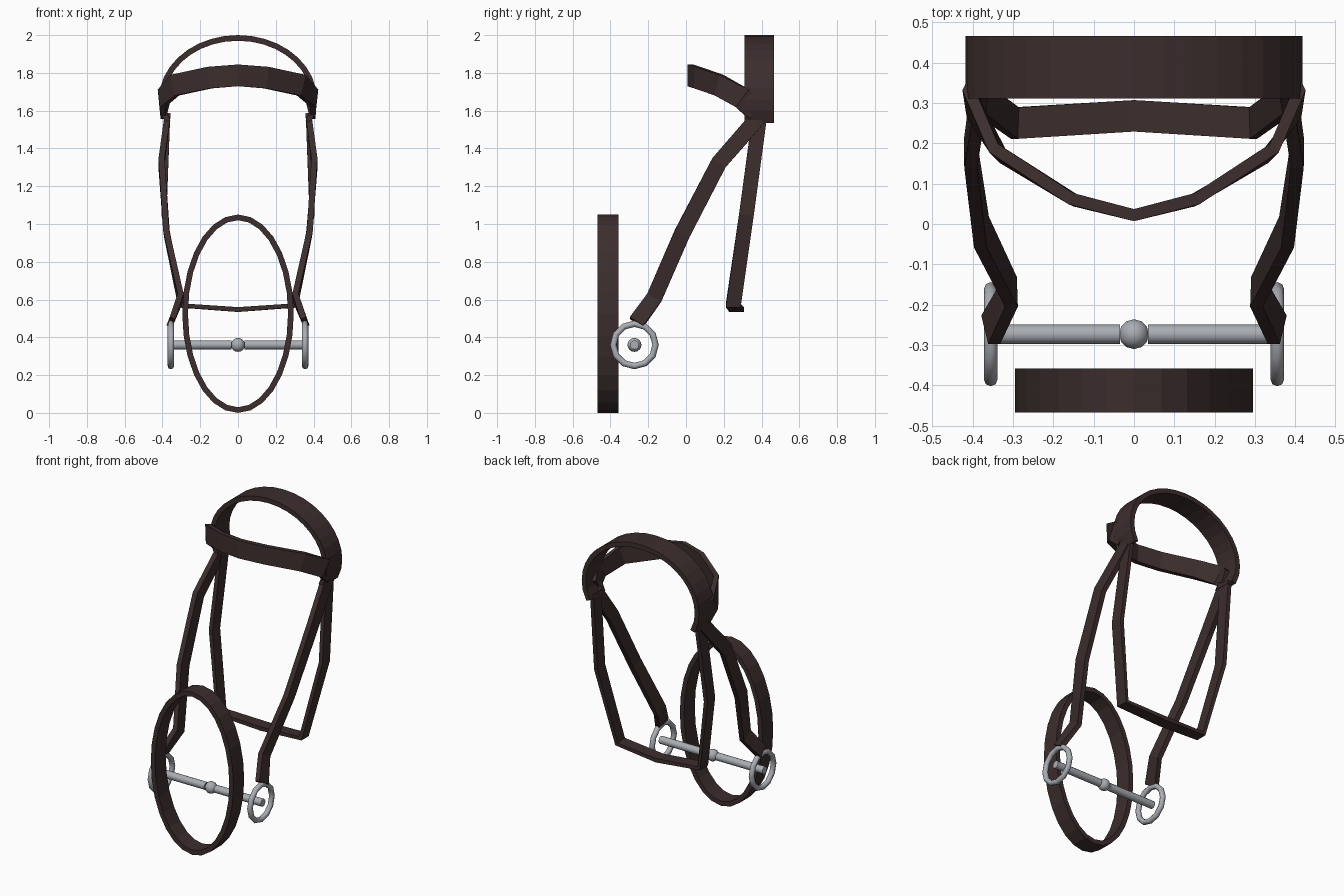
import bpy, bmesh, math
from mathutils import Vector, Matrix

if "Cube" in bpy.data.objects:
    bpy.data.objects.remove(bpy.data.objects["Cube"])


def material(name, rgb):
    m = bpy.data.materials.new(name)
    m.diffuse_color = (*rgb, 1)
    m.use_nodes = True
    m.node_tree.nodes["Principled BSDF"].inputs["Base Color"].default_value = m.diffuse_color
    return m


LEATHER = material("dark brown leather", (0.045, 0.027, 0.026))
STEEL = material("polished steel", (0.40, 0.42, 0.45))


def finish(name, bm, mat, smooth=False):
    bmesh.ops.recalc_face_normals(bm, faces=bm.faces)
    me = bpy.data.meshes.new(name)
    bm.to_mesh(me)
    bm.free()
    me.materials.append(mat)
    for p in me.polygons:
        p.use_smooth = smooth
    ob = bpy.data.objects.new(name, me)
    bpy.context.collection.objects.link(ob)
    return ob


def strap(name, points, width, thick, across, closed=False):
    """Sweep a flat rectangular strap along points; 'across' steers its width."""
    bm = bmesh.new()
    pts = [Vector(p) for p in points]
    n = len(pts)
    rings = []
    for i, p in enumerate(pts):
        a = pts[i - 1] if (i or closed) else None
        b = pts[(i + 1) % n] if (i < n - 1 or closed) else None
        d1 = (p - a).normalized() if a is not None else (b - p).normalized()
        d2 = (b - p).normalized() if b is not None else d1
        t = (d1 + d2).normalized()
        nrm = t.cross(Vector(across)).normalized()
        w = nrm.cross(t).normalized()
        rings.append([bm.verts.new(p + w * sw * width / 2 + nrm * sn * thick / 2)
                      for sw, sn in ((1, 1), (1, -1), (-1, -1), (-1, 1))])
    for i in range(n if closed else n - 1):
        r, s = rings[i], rings[(i + 1) % n]
        for k in range(4):
            bm.faces.new((r[k], r[(k + 1) % 4], s[(k + 1) % 4], s[k]))
    if not closed:
        bm.faces.new(rings[0])
        bm.faces.new(rings[-1])
    return finish(name, bm, LEATHER)


def mirrored(half):
    """Half path starting on the right and ending at x = 0, continued to the left."""
    return half + [(-x, y, z) for x, y, z in reversed(half[:-1])]


# crown band over the head
crown = [(0.372, 0.388, 1.54)]
for i in range(21):
    a = math.radians(-10 + i * 10)
    crown.append((0.403 * math.cos(a), 0.388, 1.66 + 0.325 * math.sin(a)))
crown.append((-0.372, 0.388, 1.54))
strap("crown_band", crown, 0.155, 0.03, (0, 1, 0))

# browband
strap("browband", mirrored([(0.385, 0.37, 1.60), (0.405, 0.30, 1.665), (0.335, 0.175, 1.735),
                            (0.15, 0.06, 1.775), (0, 0.022, 1.787)]),
      0.115, 0.03, (0, 0, 1))

# oval noseband
strap("noseband", [(0.28 * math.sin(math.tau * i / 28), -0.413,
                    0.525 + 0.51 * math.cos(math.tau * i / 28)) for i in range(28)],
      0.109, 0.03, (0, 1, 0), True)

# throat strap hanging at the back
strap("throat_strap", mirrored([(0.372, 0.39, 1.57), (0.392, 0.32, 1.05),
                                (0.295, 0.25, 0.568), (0, 0.268, 0.547)]),
      0.078, 0.026, (0, 1, 0))

for s, side in ((1, "right"), (-1, "left")):
    # cheek strap
    strap("cheek_strap_" + side,
          [(s * x, y, z) for x, y, z in ((0.375, 0.38, 1.56), (0.405, 0.175, 1.325),
                                         (0.378, -0.02, 0.95), (0.305, -0.168, 0.61),
                                         (0.355, -0.262, 0.48))],
          0.085, 0.032, (0, 1, 0))

    # bit ring
    bpy.ops.mesh.primitive_torus_add(major_segments=12, minor_segments=8,
                                     major_radius=0.112, minor_radius=0.017,
                                     location=(s * 0.355, -0.273, 0.36),
                                     rotation=(0, math.pi / 2, 0))
    ring = bpy.context.object
    ring.name = "bit_ring_" + side
    ring.data.materials.append(STEEL)
    bpy.ops.object.shade_smooth_by_angle(angle=math.radians(50))

    # bit bar
    bpy.ops.mesh.primitive_cylinder_add(vertices=12, radius=0.024, depth=0.335,
                                        location=(s * 0.2025, -0.273, 0.36),
                                        rotation=(0, math.pi / 2, 0))
    bar = bpy.context.object
    bar.name = "bit_bar_" + side
    bar.data.materials.append(STEEL)
    bpy.ops.object.shade_smooth_by_angle(angle=math.radians(50))

# bit centre ball
bm = bmesh.new()
bmesh.ops.create_uvsphere(bm, u_segments=12, v_segments=8, radius=0.037,
                          matrix=Matrix.Translation((0, -0.273, 0.36)))
finish("bit_joint", bm, STEEL, True)
